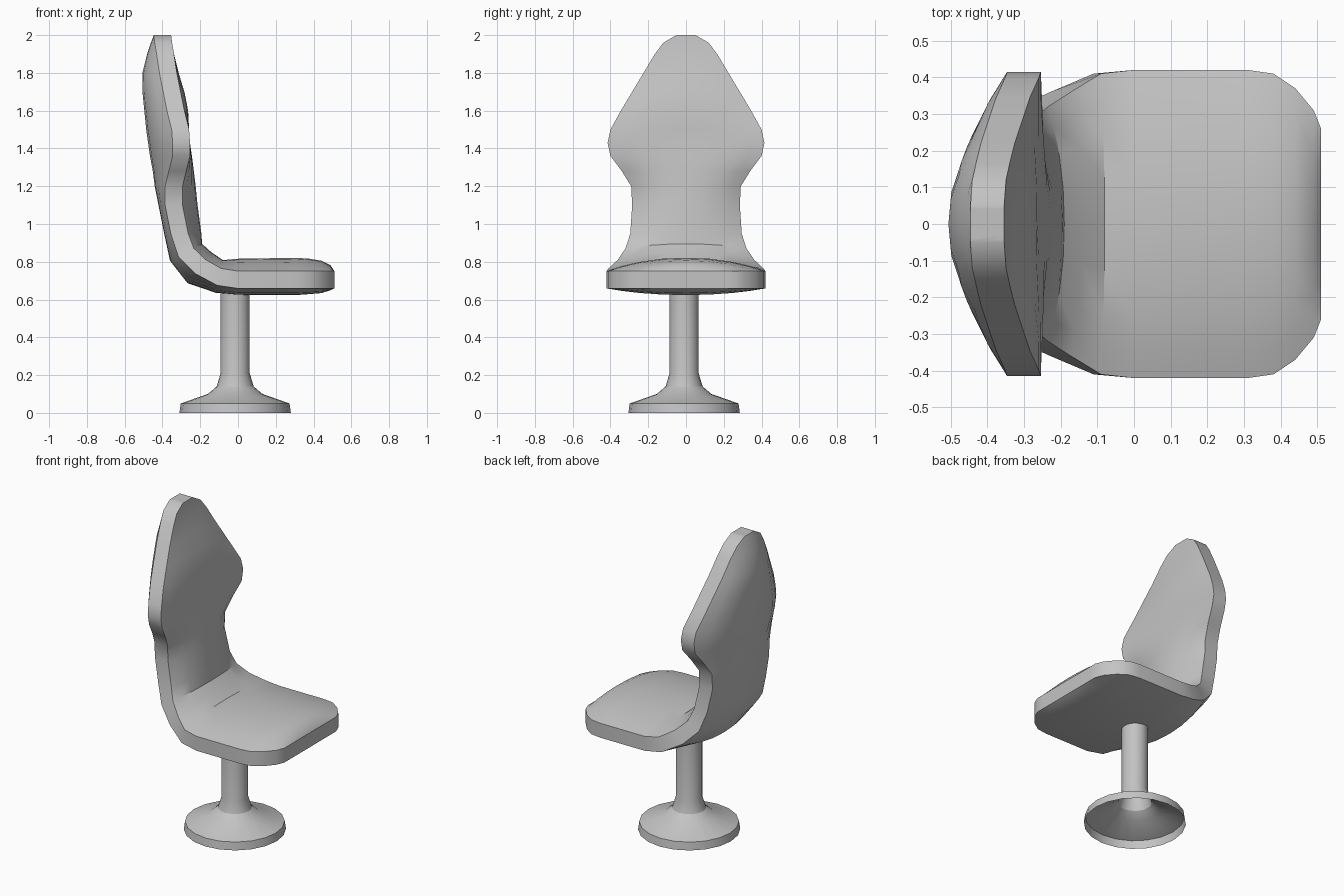
import bpy, bmesh, math

cube = bpy.data.objects.get("Cube")
if cube:
    bpy.data.objects.remove(cube, do_unlink=True)

grey = bpy.data.materials.new("plain grey")
grey.use_nodes = True
GREY = (0.55, 0.55, 0.55, 1)
grey.diffuse_color = GREY
grey.node_tree.nodes["Principled BSDF"].inputs["Base Color"].default_value = GREY


def finish(name, bm, fix_normals=True):
    """Turn a bmesh into a shaded object."""
    if fix_normals:
        bmesh.ops.recalc_face_normals(bm, faces=bm.faces)
    mesh = bpy.data.meshes.new(name)
    bm.to_mesh(mesh)
    bm.free()
    mesh.materials.append(grey)
    obj = bpy.data.objects.new(name, mesh)
    bpy.context.collection.objects.link(obj)
    bpy.ops.object.select_all(action='DESELECT')
    obj.select_set(True)
    bpy.context.view_layer.objects.active = obj
    bpy.ops.object.shade_smooth_by_angle(angle=math.radians(30))
    return obj


def bridge(bm, rings):
    """Join successive closed rings of vertices with quads."""
    for a, b in zip(rings, rings[1:]):
        for i in range(len(a)):
            j = (i + 1) % len(a)
            bm.faces.new((a[i], a[j], b[j], b[i]))


# Seat shell, swept from the seat's front edge to the top of the backrest.
# Each row: half width, rim x, rim z, cushion bulge, underside bulge
ROWS = [
    (.26, .51, .705, 0, 0),
    (.31, .49, .705, .03, .01),
    (.37, .44, .705, .055, .025),
    (.41, .38, .705, .065, .03),
    (.42, .31, .705, .07, .035),
    (.42, 0, .705, .065, .035),
    (.41, -.1, .72, .045, .04),
    (.36, -.2, .775, .05, .065),
    (.32, -.275, .85, .05, .05),
    (.295, -.31, .95, .07, .035),
    (.285, -.34, 1.1, .08, .035),
    (.29, -.34, 1.2, .07, .055),
    (.34, -.32, 1.28, .04, .085),
    (.4, -.3, 1.36, .01, .12),
    (.415, -.3, 1.43, 0, .13),
    (.4, -.305, 1.5, 0, .135),
    (.345, -.33, 1.6, .02, .12),
    (.285, -.35, 1.7, .02, .11),
    (.225, -.37, 1.8, .01, .09),
    (.165, -.385, 1.9, 0, .05),
    (.12, -.395, 1.96, 0, .02),
    (.05, -.4, 2, 0, 0),
]
COLUMNS = [-1, -.82, -.6, -.3, 0, .3, .6, .82, 1]
RIM = 0.046  # half the rim thickness


def section(bm, half_width, x, z, front, back):
    """One closed cross-section, domed on both sides of the rim band."""
    turn = min(max((z - .705) / .245, 0), 1) ** .7 * math.pi / 2
    nx, nz = math.sin(turn), math.cos(turn)
    ring = []
    for side, bulge, columns in ((1, front, COLUMNS), (-1, back, COLUMNS[::-1])):
        for t in columns:
            d = side * (RIM + bulge * (1 - abs(t) ** 2.2))
            ring.append(bm.verts.new((x + nx * d, half_width * t, z + nz * d)))
    return ring


bm = bmesh.new()
rings = [section(bm, *row) for row in ROWS]
bridge(bm, rings)
bm.faces.new(rings[0])
bm.faces.new(rings[-1])
finish("seat_shell", bm)

# Pedestal: turned profile, open underneath
PROFILE = [(.295, 0), (.288, .05), (.145, .1), (.098, .14), (.077, .21), (.077, .65)]
SIDES = 20
bm = bmesh.new()
rings = []
for radius, z in PROFILE:
    angles = [2 * math.pi * i / SIDES for i in range(SIDES)]
    rings.append([bm.verts.new((radius * math.cos(a) - .015, radius * math.sin(a) - .01, z))
                  for a in angles])
bridge(bm, rings)
finish("pedestal", bm, fix_normals=False)
